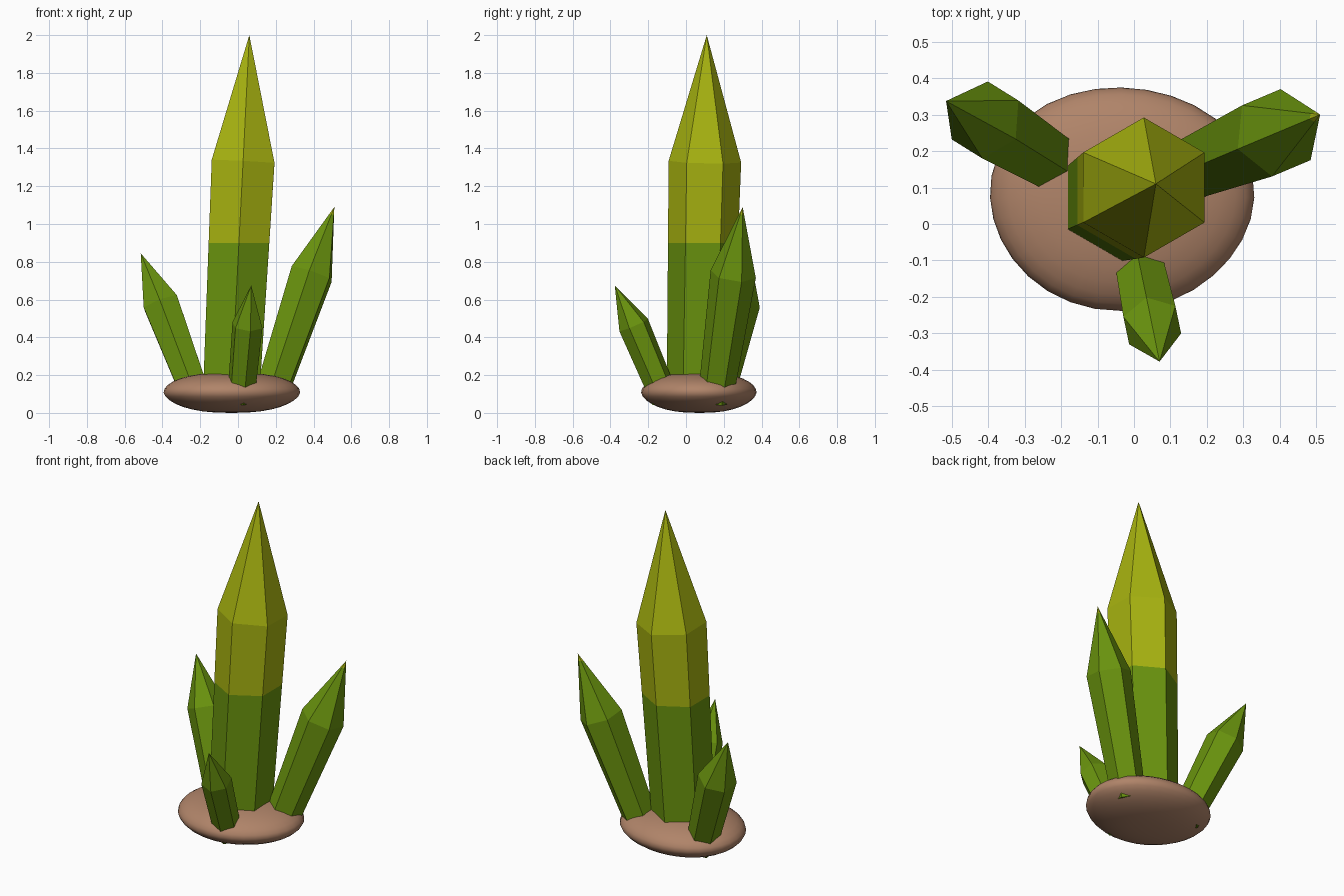
import bpy, bmesh, math
from mathutils import Vector

if "Cube" in bpy.data.objects:
    bpy.data.objects.remove(bpy.data.objects["Cube"])


def material(name, srgb):
    m = bpy.data.materials.new(name)
    lin = [((c / 255 + 0.055) / 1.055) ** 2.4 for c in srgb]
    m.diffuse_color = (*lin, 1)
    m.use_nodes = True
    m.node_tree.nodes["Principled BSDF"].inputs["Base Color"].default_value = m.diffuse_color
    return m


green = material("crystal green", (106, 148, 14))
yellow = material("crystal yellow", (168, 180, 16))
brown = material("rock brown", (176, 132, 105))


def crystal(name, base, shoulder, tip, r_base, r_top, phase=None, split=None):
    """Six-sided tapered shaft with a pointed tip; faces above split are yellow."""
    base, shoulder, tip = Vector(base), Vector(shoulder), Vector(tip)
    axis = (shoulder - base).normalized()
    if phase is None:  # one edge faces the lean direction
        phase = math.atan2(axis.y, axis.x)
    tilt = Vector((0, 0, 1)).rotation_difference(axis)
    bm = bmesh.new()

    def ring(c, r):
        pts = []
        for i in range(6):
            a = phase + i * math.pi / 3
            pts.append(bm.verts.new(c + tilt @ Vector((r * math.cos(a), r * math.sin(a), 0))))
        return pts

    lo, hi, top = ring(base, r_base), ring(shoulder, r_top), bm.verts.new(tip)
    bm.faces.new(lo[::-1])
    for i in range(6):
        j = (i + 1) % 6
        bm.faces.new((lo[i], lo[j], hi[j], hi[i]))
        bm.faces.new((hi[i], hi[j], top))
    if split:
        bmesh.ops.bisect_plane(bm, geom=bm.verts[:] + bm.edges[:] + bm.faces[:],
                               plane_co=(0, 0, split), plane_no=(0, 0, 1))
        for f in bm.faces:
            f.material_index = int(f.calc_center_median().z > split)
    me = bpy.data.meshes.new(name)
    bm.to_mesh(me)
    bm.free()
    me.materials.append(green)
    me.materials.append(yellow)
    ob = bpy.data.objects.new(name, me)
    bpy.context.collection.objects.link(ob)
    return ob


# Crystals
crystal("main_crystal", (-0.037, 0.07, 0.08), (0.027, 0.1, 1.33), (0.06, 0.11, 2.0),
        0.172, 0.192, math.pi / 2, 0.9)
crystal("right_crystal", (0.165, 0.155, 0.07), (0.39, 0.25, 0.735), (0.51, 0.3, 1.09),
        0.093, 0.122, split=1.05)
crystal("left_crystal", (-0.215, 0.165, 0.07), (-0.408, 0.285, 0.58), (-0.515, 0.337, 0.845),
        0.085, 0.108)
crystal("front_crystal", (0.015, -0.11, 0.07), (0.05, -0.277, 0.465), (0.07, -0.377, 0.675),
        0.075, 0.084)

# Rounded flat rock base
bm = bmesh.new()
bmesh.ops.create_uvsphere(bm, u_segments=32, v_segments=16, radius=1)
for v in bm.verts:
    x, y, z = v.co
    az = math.atan2(y, x)
    rad = math.hypot(x, y) ** 0.82           # squarer side profile
    wob = 1 + 0.015 * math.sin(3 * az + 0.5)  # slightly uneven outline
    if z < 0:
        rad *= 1 + 0.08 * z                  # narrower underside
    v.co = (-0.035 + 0.362 * rad * wob * math.cos(az),
            0.072 + 0.306 * rad * wob * math.sin(az),
            0.107 + 0.107 * z)
me = bpy.data.meshes.new("rock_base")
bm.to_mesh(me)
bm.free()
me.materials.append(brown)
for p in me.polygons:
    p.use_smooth = True
rock = bpy.data.objects.new("rock_base", me)
bpy.context.collection.objects.link(rock)
